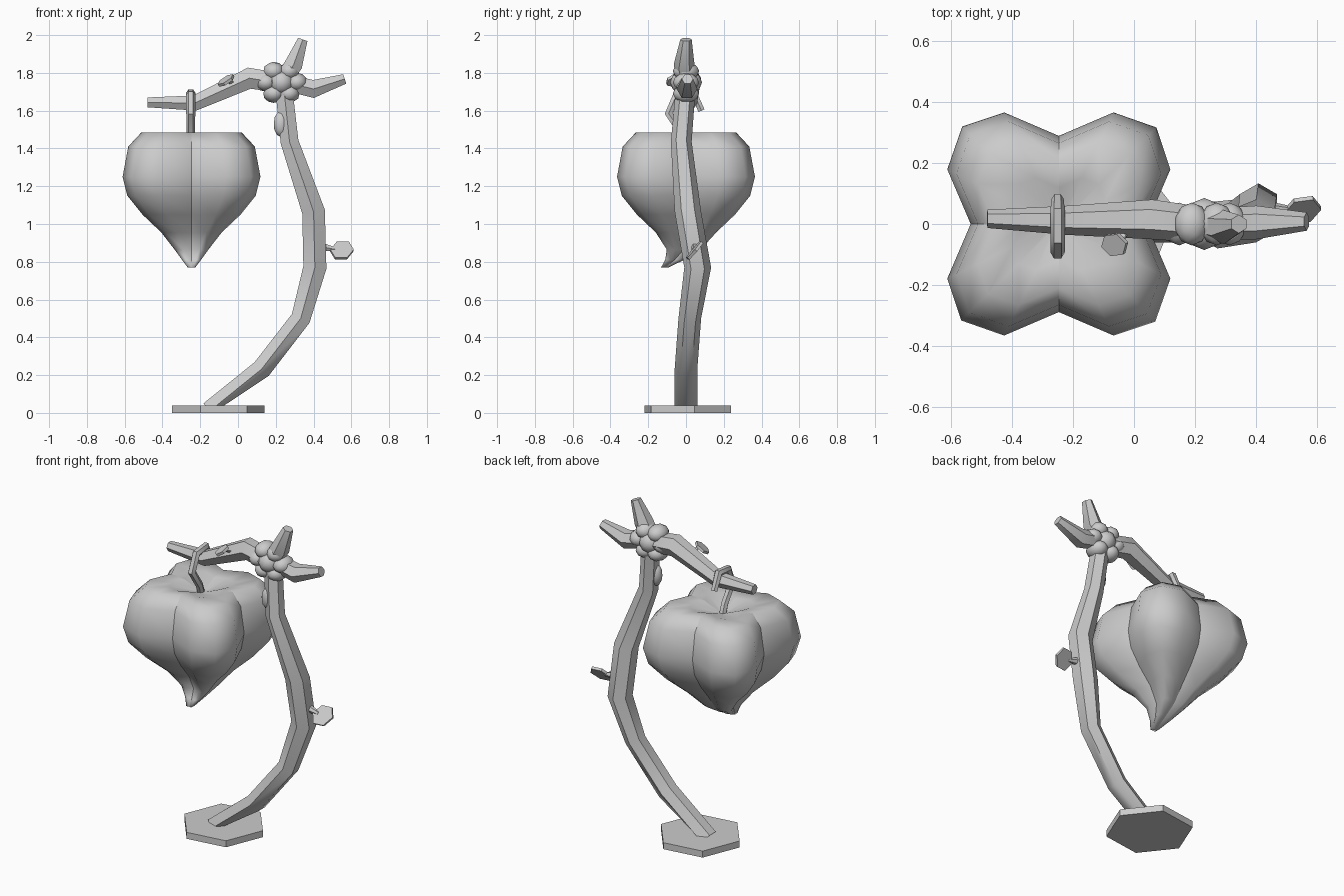
import bpy, bmesh
from math import sin, cos, pi, radians
from mathutils import Vector, Matrix

if "Cube" in bpy.data.objects:
    bpy.data.objects.remove(bpy.data.objects["Cube"])


def finish(name, bm, angle=40):
    bmesh.ops.recalc_face_normals(bm, faces=bm.faces)
    me = bpy.data.meshes.new(name)
    bm.to_mesh(me)
    bm.free()
    ob = bpy.data.objects.new(name, me)
    bpy.context.collection.objects.link(ob)
    bpy.ops.object.select_all(action='DESELECT')
    ob.select_set(True)
    bpy.context.view_layer.objects.active = ob
    if angle:
        bpy.ops.object.shade_smooth_by_angle(angle=radians(angle))
    return ob


def skin(bm, rings):
    """Bridge rings of equal length and cap both ends."""
    n = len(rings[0])
    for a, b in zip(rings, rings[1:]):
        for j in range(n):
            k = (j + 1) % n
            bm.faces.new((a[j], a[k], b[k], b[j]))
    bm.faces.new(rings[0])
    bm.faces.new(rings[-1])


def tube(name, path, ref=(0, 1, 0), sides=6, angle=50):
    """Sweep a polygon along (x, y, z, radius) points."""
    bm = bmesh.new()
    ref = Vector(ref)
    pts = [Vector(p[:3]) for p in path]
    rings = []
    for i, p in enumerate(pts):
        d = Vector((0, 0, 0))
        if i:
            d += (p - pts[i - 1]).normalized()
        if i < len(pts) - 1:
            d += (pts[i + 1] - p).normalized()
        side = d.cross(ref).normalized()
        ring = []
        for j in range(sides):
            a = 2 * pi * j / sides
            v = p + path[i][3] * (cos(a) * ref + sin(a) * side)
            v.z = max(v.z, 0.01)
            ring.append(bm.verts.new(v))
        rings.append(ring)
    skin(bm, rings)
    return finish(name, bm, angle)


def leaf(name, centre, u, v, thick=0.008):
    """Thin six-sided leaf spanned by half-axes u and v."""
    bm = bmesh.new()
    c, u, v = Vector(centre), Vector(u), Vector(v)
    n = u.cross(v).normalized() * thick
    skin(bm, [[bm.verts.new(c + s * n + u * cos(j * pi / 3) + v * sin(j * pi / 3))
               for j in range(6)] for s in (-1, 1)])
    return finish(name, bm)


def blobs(name, items):
    """Low-poly ellipsoids given as (centre, scale)."""
    bm = bmesh.new()
    for c, s in items:
        bmesh.ops.create_icosphere(bm, subdivisions=2, radius=1,
                                   matrix=Matrix.Translation(c) @ Matrix.Diagonal((*s, 1)))
    return finish(name, bm, 50)


# Hexagonal foot plate
bm = bmesh.new()
bmesh.ops.create_cone(bm, cap_ends=True, segments=6, radius1=0.247, radius2=0.247, depth=0.04,
                      matrix=Matrix.Translation((-0.105, 0.01, 0.02)) @ Matrix.Rotation(radians(98), 4, 'Z'))
finish("base_plate", bm, 30)

# Bent trunk
tube("trunk", [(-0.15, 0, 0.01, 0.06), (0.125, 0, 0.232, 0.06), (0.332, 0.02, 0.5, 0.06),
               (0.407, 0.062, 0.77, 0.071), (0.4, 0.01, 1.065, 0.07),
               (0.273, -0.025, 1.435, 0.055), (0.24, 0, 1.74, 0.052)])

# Small burl on the trunk
blobs("trunk_burl", [((0.228, -0.03, 1.53), (0.04, 0.035, 0.07))])

# Lumpy knot where the branches meet
cx, cz = 0.23, 1.75
lobes = [((cx + 0.082 * cos(a), 0, cz + 0.068 * sin(a)), (0.057, 0.07, 0.05))
         for a in (k * pi / 3 for k in range(6))]
blobs("branch_knot", lobes + [((cx, 0, cz), (0.07, 0.085, 0.07))])

# Three branches
tube("long_branch", [(0.2, 0, 1.75, 0.06), (0.06, 0.015, 1.772, 0.065),
                     (-0.23, 0.012, 1.64, 0.047), (-0.48, 0.017, 1.644, 0.03)])
tube("top_branch", [(0.23, 0, 1.75, 0.05), (0.295, -0.01, 1.845, 0.055), (0.343, 0, 1.977, 0.03)])
tube("side_branch", [(0.25, 0, 1.75, 0.05), (0.4, 0.005, 1.715, 0.055), (0.565, 0.008, 1.768, 0.03)])

# Leaves with short stalks
tube("trunk_leaf_stalk", [(0.44, 0.05, 0.88, 0.025), (0.52, 0.045, 0.865, 0.012)])
leaf("trunk_leaf", (0.55, 0.045, 0.86), (0.062, 0.008, 0), (0.005, 0.042, 0.05))
tube("branch_leaf_stalk", [(-0.03, 0.0, 1.735, 0.022), (-0.04, -0.055, 1.758, 0.01)])
leaf("branch_leaf", (-0.063, -0.067, 1.76), (0.04, 0.005, 0.027), (0.012, -0.038, -0.008))

# Hook over the long branch, carrying the lantern
hx = -0.25
tube("lantern_hook", [(hx, 0, 1.42, 0.022), (hx, -0.02, 1.48, 0.022), (hx, -0.092, 1.585, 0.024),
                      (hx, -0.05, 1.685, 0.024), (hx, 0.04, 1.695, 0.024), (hx, 0.082, 1.6, 0.02)],
     ref=(1, 0, 0))

# Four-lobed hanging lantern: (half width, z, y shift of the curling tip)
profile = [(0.03, 1.435, 0), (0.15, 1.475, 0), (0.265, 1.485, 0), (0.335, 1.41, 0), (0.365, 1.25, 0),
           (0.34, 1.15, 0), (0.26, 1.05, 0), (0.16, 0.955, 0), (0.09, 0.865, -0.012),
           (0.05, 0.81, -0.06), (0.02, 0.77, -0.112)]
quarter = [(0.79, 0), (1, 0.49), (0.875, 0.865), (0.49, 1)]
section = []
for q in range(4):
    rot = Matrix.Rotation(q * pi / 2, 2)
    section += [rot @ Vector(p) for p in quarter]
bm = bmesh.new()
rings = [[bm.verts.new((-0.246 + w * p.x, dy + w * p.y, z)) for p in section]
         for w, z, dy in profile]
skin(bm, rings)
for a, b in zip(rings, rings[1:]):
    for j in range(0, 16, 4):            # creased valleys between lobes
        bm.edges.get((a[j], b[j])).smooth = False
for f in bm.faces:
    f.smooth = True
finish("lantern", bm, 0)
